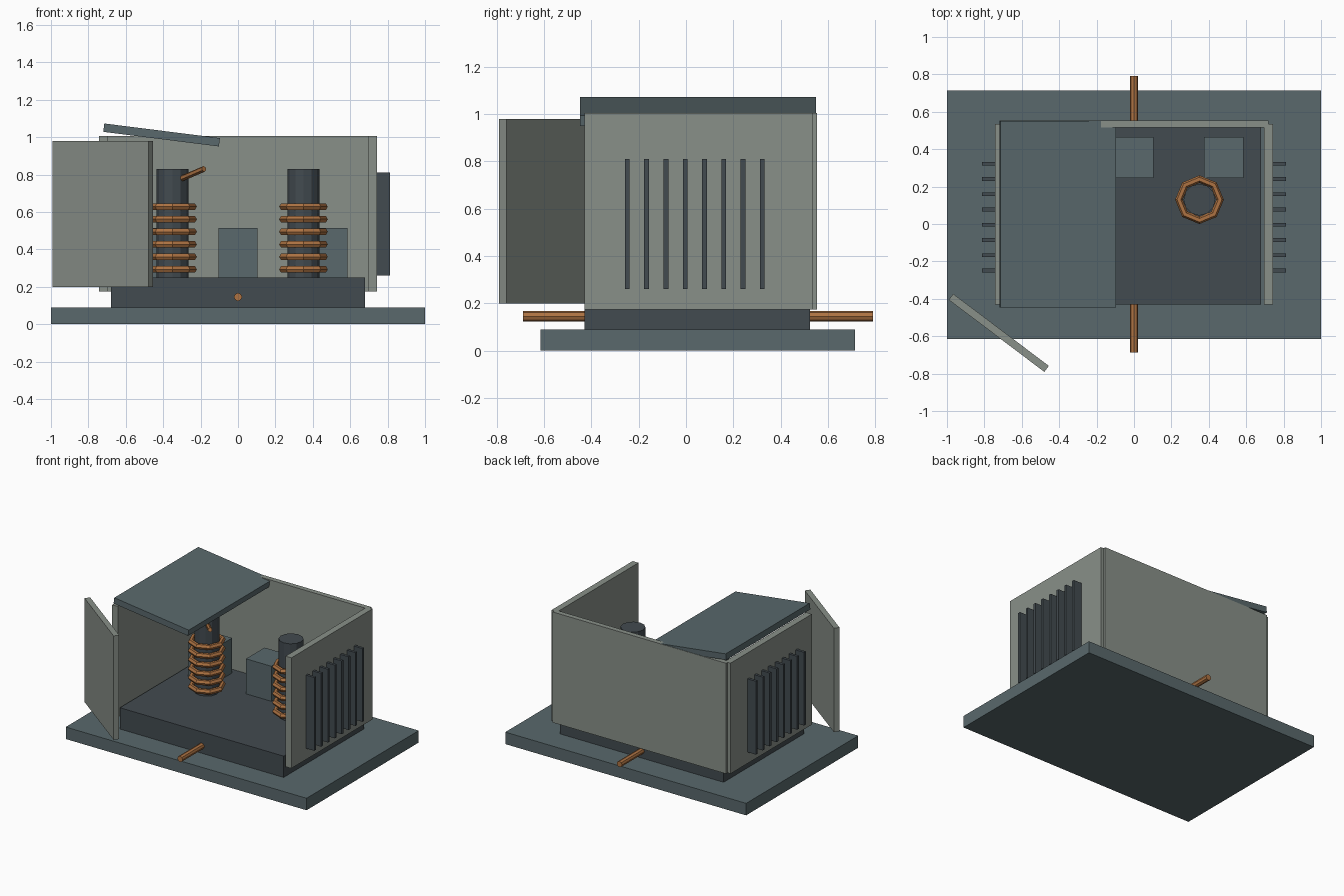
import bpy, math
from mathutils import Vector

if "Cube" in bpy.data.objects:
    bpy.data.objects.remove(bpy.data.objects["Cube"])


def material(name, rgb):
    m = bpy.data.materials.new(name)
    m.diffuse_color = (*rgb, 1)
    m.use_nodes = True
    m.node_tree.nodes["Principled BSDF"].inputs["Base Color"].default_value = m.diffuse_color
    return m


SLATE = material("slate", (0.10, 0.14, 0.15))
DARK = material("dark", (0.055, 0.07, 0.08))
WALL = material("wall_grey", (0.25, 0.28, 0.25))
COPPER = material("copper", (0.42, 0.17, 0.055))


def finish(name, mat):
    ob = bpy.context.object
    ob.name = name
    ob.data.materials.append(mat)
    return ob


def box(name, mat, lo, hi, rot=(0, 0, 0)):
    lo, hi = Vector(lo), Vector(hi)
    bpy.ops.mesh.primitive_cube_add(size=1, location=(lo + hi) / 2, rotation=rot)
    bpy.context.object.scale = hi - lo
    return finish(name, mat)


def rod(name, mat, a, b, r, sides):
    a, b = Vector(a), Vector(b)
    bpy.ops.mesh.primitive_cylinder_add(
        vertices=sides, radius=r, depth=(b - a).length, location=(a + b) / 2,
        rotation=(b - a).to_track_quat('Z', 'Y').to_euler())
    return finish(name, mat)


# Ground slab and plinth
box("ground_slab", SLATE, (-1, -0.615, 0), (1, 0.715, 0.09))
box("plinth", DARK, (-0.68, -0.43, 0.09), (0.68, 0.525, 0.25))

# Cabinet walls
box("back_wall", WALL, (-0.72, 0.515, 0.175), (0.72, 0.553, 1.005))
for side, s in (("left", -1), ("right", 1)):
    box(side + "_wall", WALL, (s * 0.72 - 0.024, -0.43, 0.175), (s * 0.72 + 0.024, 0.535, 1.005))
    # Cooling fins
    for i in range(8):
        y = -0.248 + i * 0.0815
        box(f"{side}_fin_{i}", DARK, (s * 0.775 - 0.039, y - 0.01, 0.26),
            (s * 0.775 + 0.039, y + 0.01, 0.81))

# Displaced lid and swung-open door
box("lid", SLATE, (-0.72, -0.447, 0.989), (-0.097, 0.55, 1.034), (0, math.radians(7.2), 0))
box("door", WALL, (-1.043, -0.602, 0.20), (-0.403, -0.562, 0.98), (0, 0, math.radians(-37)))

# Core posts with copper winding rings
for side, x in (("left", -0.35), ("right", 0.35)):
    rod(side + "_post", DARK, (x, 0.13, 0.25), (x, 0.13, 0.83), 0.085, 12)
    for i in range(6):
        bpy.ops.mesh.primitive_torus_add(
            major_segments=8, minor_segments=6, major_radius=0.11, minor_radius=0.02,
            location=(x, 0.13, 0.293 + i * 0.067))
        finish(f"{side}_winding_{i}", COPPER)

# Loose wire on the left post, and the cable running through the plinth
rod("loose_wire", COPPER, (-0.35, 0.13, 0.758), (-0.182, -0.07, 0.83), 0.016, 6)
rod("through_cable", COPPER, (0, -0.688, 0.145), (0, 0.79, 0.145), 0.022, 8)

# Equipment boxes along the back
for i, x in enumerate((-0.48, 0, 0.48)):
    box(f"equipment_box_{i}", SLATE, (x - 0.105, 0.245, 0.25), (x + 0.105, 0.465, 0.513))
